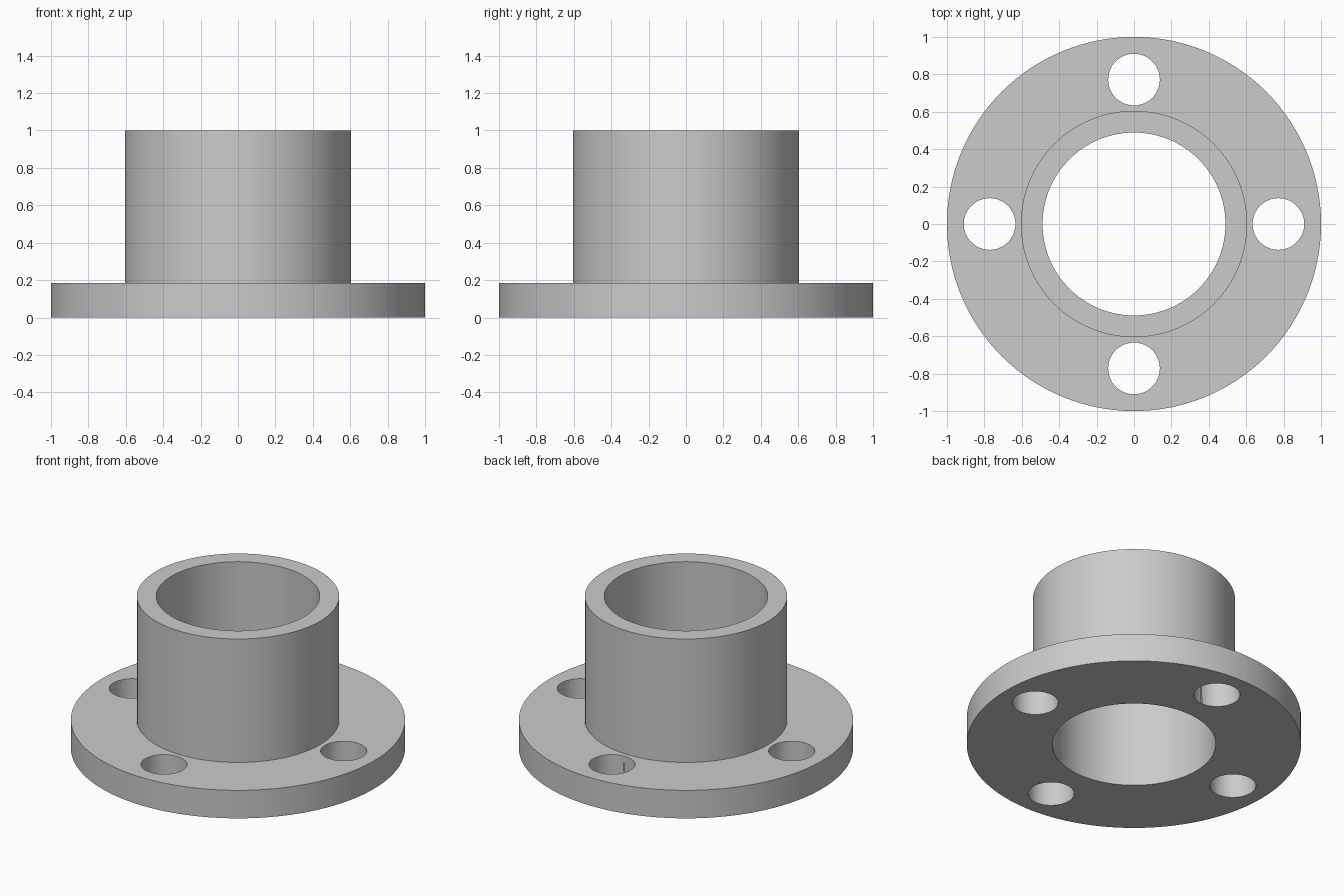
import bpy, math

old = bpy.data.objects.get("Cube")
if old:
    bpy.data.objects.remove(old, do_unlink=True)

FLANGE_R, HUB_R, BORE_R = 1.0, 0.605, 0.489
FLANGE_H, TOTAL_H = 0.185, 1.0
HOLE_R, HOLE_CIRCLE = 0.138, 0.772

# Plain grey metal
metal = bpy.data.materials.new("grey metal")
metal.use_nodes = True
grey = (0.6, 0.6, 0.6, 1)
metal.diffuse_color = grey
metal.node_tree.nodes["Principled BSDF"].inputs["Base Color"].default_value = grey


def lathe(name, profile, steps=128):
    """Spin a closed (radius, height) profile around z."""
    n = len(profile)
    verts, faces = [], []
    for i in range(steps):
        a = 2 * math.pi * i / steps
        verts += [(r * math.cos(a), r * math.sin(a), z) for r, z in profile]
        j = (i + 1) % steps
        for k in range(n):
            m = (k + 1) % n
            faces.append((i * n + k, j * n + k, j * n + m, i * n + m))
    mesh = bpy.data.meshes.new(name)
    mesh.from_pydata(verts, [], faces)
    mesh.materials.append(metal)
    obj = bpy.data.objects.new(name, mesh)
    bpy.context.collection.objects.link(obj)
    return obj


# Flange and hub as one turned body with a through bore
flange = lathe("flanged_bushing", [
    (BORE_R, 0), (FLANGE_R, 0), (FLANGE_R, FLANGE_H),
    (HUB_R, FLANGE_H), (HUB_R, TOTAL_H), (BORE_R, TOTAL_H)])

# Four bolt holes drilled through the flange
for i in range(4):
    a = i * math.pi / 2
    bpy.ops.mesh.primitive_cylinder_add(
        vertices=64, radius=HOLE_R, depth=FLANGE_H * 2,
        location=(HOLE_CIRCLE * math.cos(a), HOLE_CIRCLE * math.sin(a), FLANGE_H / 2))
    drill = bpy.context.object
    drill.name = "bolt_hole_cutter"
    drill.hide_render = True
    drill.data.materials.append(metal)
    cut = flange.modifiers.new("bolt_hole", 'BOOLEAN')
    cut.operation, cut.solver, cut.object = 'DIFFERENCE', 'EXACT', drill
    bpy.context.view_layer.objects.active = flange
    bpy.ops.object.modifier_apply(modifier=cut.name)
    bpy.data.objects.remove(drill, do_unlink=True)

# Smooth round walls, crisp rims
bpy.ops.object.select_all(action='DESELECT')
flange.select_set(True)
bpy.context.view_layer.objects.active = flange
bpy.ops.object.shade_smooth_by_angle(angle=math.radians(30))
